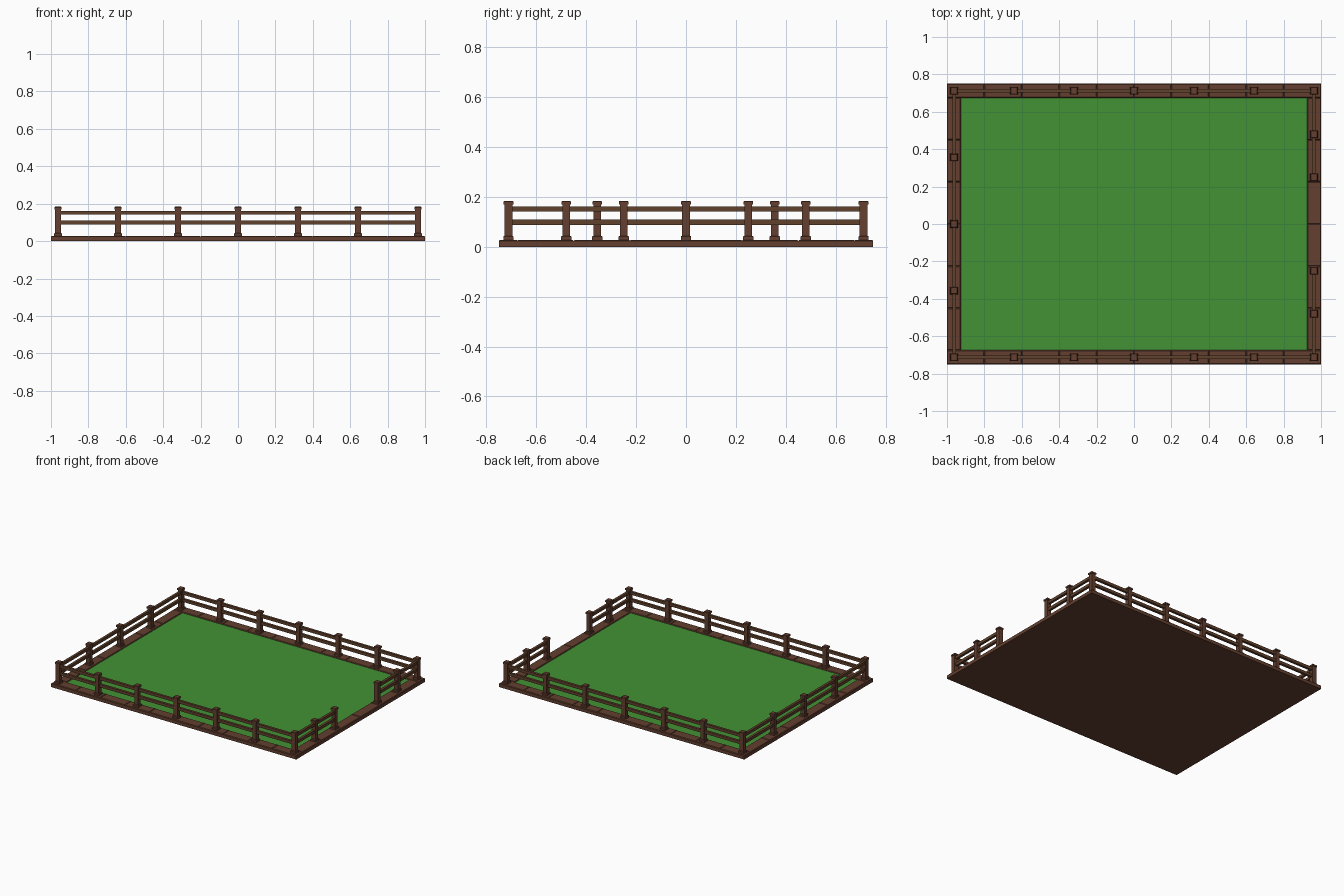
import bpy, bmesh
from mathutils import Vector

if "Cube" in bpy.data.objects:
    bpy.data.objects.remove(bpy.data.objects["Cube"])


def material(name, rgb):
    m = bpy.data.materials.new(name)
    m.diffuse_color = (*rgb, 1)
    m.use_nodes = True
    m.node_tree.nodes["Principled BSDF"].inputs["Base Color"].default_value = m.diffuse_color
    return m


WOOD = material("post brown", (0.125, 0.050, 0.029))
RAIL = material("rail brown", (0.118, 0.053, 0.025))
GRASS = material("grass green", (0.056, 0.290, 0.037))


def add_box(bm, lo, hi, bevel=0.0):
    """Axis-aligned box, optionally with its top edges chamfered."""
    lo, hi = Vector(lo), Vector(hi)
    verts = bmesh.ops.create_cube(bm, size=1)["verts"]
    for v in verts:
        v.co = (lo + hi) / 2 + v.co * (hi - lo)
    if bevel:
        top = {e for v in verts for e in v.link_edges
               if all(abs(w.co.z - hi.z) < 1e-5 for w in e.verts)}
        bmesh.ops.bevel(bm, geom=list(top), offset=bevel, segments=1, affect='EDGES')


def finish(bm, name, *mats):
    me = bpy.data.meshes.new(name)
    bm.to_mesh(me)
    bm.free()
    for m in mats:
        me.materials.append(m)
    ob = bpy.data.objects.new(name, me)
    bpy.context.collection.objects.link(ob)
    return ob


W, D, BORDER, H = 1.0, 0.75, 0.075, 0.028
PX, PY = 0.962, 0.712          # fence lines

# Ground slab: green on top, wood elsewhere
bm = bmesh.new()
add_box(bm, (-W + .004, -D + .004, 0), (W - .004, D - .004, 0.022))
for f in bm.faces:
    f.material_index = 1 if f.normal.z > 0.5 else 0
finish(bm, "grass_ground", WOOD, GRASS)

# Border planks: ten along each long side, six along each short side
bm = bmesh.new()
for s in (-1, 1):
    y0, y1 = sorted((s * D, s * (D - BORDER)))
    for i in range(10):
        x = -W + 0.2 * i
        add_box(bm, (x, y0, 0), (x + 0.2, y1, H), 0.004)
    x0, x1 = sorted((s * W, s * (W - BORDER)))
    step = 2 * (D - BORDER) / 6
    for i in range(6):
        y = -(D - BORDER) + step * i
        add_box(bm, (x0, y, 0), (x1, y + step, H), 0.004)
finish(bm, "border_planks", WOOD)

# Posts with a foot and a cap; the right side has a gate opening
spots = [(0.321 * i, s * PY) for i in range(-2, 3) for s in (-1, 1)]
spots += [(sx * PX, sy * PY) for sx in (-1, 1) for sy in (-1, 1)]
spots += [(-PX, y) for y in (-0.356, 0, 0.356)]
spots += [(PX, y) for y in (-0.48, -0.25, 0.25, 0.48)]
bm = bmesh.new()
for x, y in spots:
    for r, z0, z1 in ((0.0205, 0.024, 0.044), (0.0155, 0.044, 0.170), (0.0195, 0.170, 0.184)):
        add_box(bm, (x - r, y - r, z0), (x + r, y + r, z1), 0.003 if r > 0.016 else 0)
finish(bm, "fence_posts", WOOD)

# Two rails on each fence run
bm = bmesh.new()
runs = [(-PX, s * PY, PX, s * PY) for s in (-1, 1)]
runs += [(-PX, -PY, -PX, PY), (PX, -PY, PX, -0.25), (PX, 0.25, PX, PY)]
for xa, ya, xb, yb in runs:
    tx, ty = (0, 0.009) if ya == yb else (0.009, 0)
    for z0, z1 in ((0.088, 0.109), (0.141, 0.162)):
        add_box(bm, (xa - tx, ya - ty, z0), (xb + tx, yb + ty, z1))
finish(bm, "fence_rails", RAIL)
